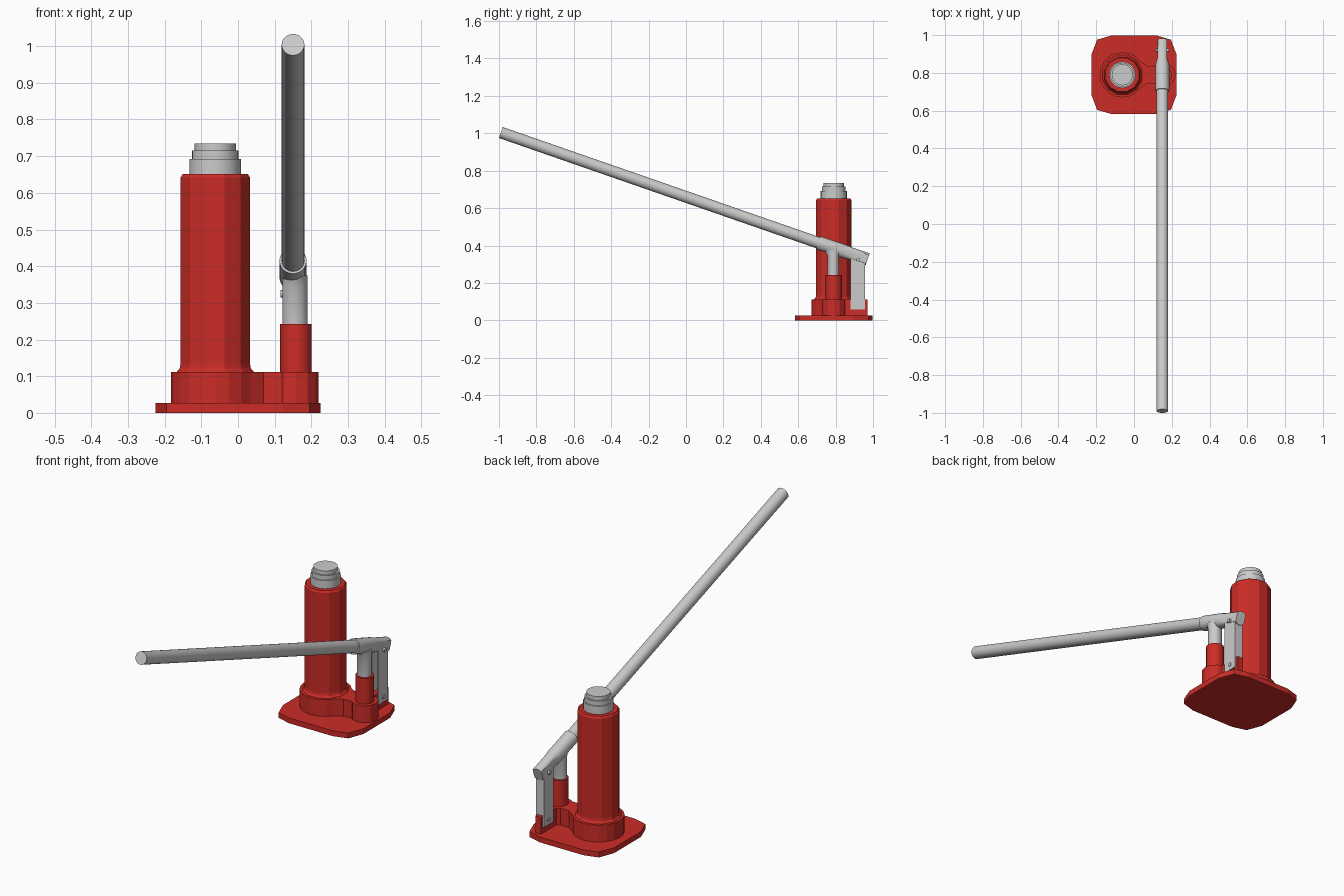
import bpy, bmesh, math
from mathutils import Vector, Matrix

if "Cube" in bpy.data.objects:
    bpy.data.objects.remove(bpy.data.objects["Cube"])

red = bpy.data.materials.new("red_paint")
red.diffuse_color = (0.6, 0.025, 0.02, 1)
red.use_nodes = True
red.node_tree.nodes["Principled BSDF"].inputs["Base Color"].default_value = red.diffuse_color
CY = 0.79                      # centre line of the jack
RAM_X, PUMP_X, BAR_X = -0.062, 0.158, 0.15


def finish(name, bm, mat=None, smooth=None):
    bmesh.ops.recalc_face_normals(bm, faces=bm.faces)
    me = bpy.data.meshes.new(name)
    bm.to_mesh(me)
    bm.free()
    ob = bpy.data.objects.new(name, me)
    bpy.context.collection.objects.link(ob)
    if mat:
        me.materials.append(mat)
    if smooth:
        bpy.ops.object.select_all(action='DESELECT')
        ob.select_set(True)
        bpy.context.view_layer.objects.active = ob
        bpy.ops.object.shade_smooth_by_angle(angle=math.radians(smooth))
    return ob


def loft(name, rings, sides, matrix, mat=None, smooth=None, turn=0.0):
    """Rings are (height, x radius, y radius, flat half width)."""
    bm = bmesh.new()
    loops = []
    for z, rx, ry, flat in rings:
        loop = []
        for i in range(sides):
            a = turn + 2 * math.pi * i / sides
            x = max(-flat, min(flat, rx * math.cos(a)))
            loop.append(bm.verts.new(matrix @ Vector((x, ry * math.sin(a), z))))
        loops.append(loop)
    for a, b in zip(loops, loops[1:]):
        for i in range(sides):
            j = (i + 1) % sides
            bm.faces.new((a[i], a[j], b[j], b[i]))
    bm.faces.new(loops[0])
    bm.faces.new(loops[-1])
    return finish(name, bm, mat, smooth)


def lathe(name, x, profile, sides, mat=None, smooth=None, turn=0.0):
    rings = [(z, r, r, 9) for r, z in profile]
    return loft(name, rings, sides, Matrix.Translation((x, CY, 0)), mat, smooth, turn)


def prism(name, outline, lo, hi, axis='Z', mat=None):
    """Extrude an outline: (x, y) along z, or (y, z) along x."""
    bm = bmesh.new()
    place = (lambda p, h: (p[0], p[1], h)) if axis == 'Z' else (lambda p, h: (h, p[0], p[1]))
    a = [bm.verts.new(place(p, lo)) for p in outline]
    b = [bm.verts.new(place(p, hi)) for p in outline]
    n = len(a)
    for i in range(n):
        bm.faces.new((a[i], a[(i + 1) % n], b[(i + 1) % n], b[i]))
    bm.faces.new(a)
    bm.faces.new(b)
    return finish(name, bm, mat)


# Base plate with clipped corners
quarter = [(0.225, 0.108), (0.195, 0.186), (0.122, 0.207)]
outline = []
for sx, sy in ((1, 1), (-1, 1), (-1, -1), (1, -1)):
    pts = [(sx * x, CY + sy * y) for x, y in quarter]
    outline += pts if sx * sy > 0 else pts[::-1]
prism("base_plate", outline, 0, 0.027, mat=red)

# Cast foot: collars, bridge and rear lug
lathe("body_collar", RAM_X, [(0.12, 0.02), (0.12, 0.112)], 20, red)
lathe("pump_collar", PUMP_X, [(0.062, 0.02), (0.062, 0.112)], 12, red)
prism("collar_bridge", [(0.03, CY - 0.075), (0.07, CY - 0.046), (0.158, CY - 0.046),
                        (0.158, CY + 0.046), (0.07, CY + 0.046), (0.03, CY + 0.075)],
      0.02, 0.112, mat=red)
prism("link_lug", [(0.83, 0.02), (0.97, 0.02), (0.97, 0.112), (0.83, 0.112)],
      BAR_X - 0.015, BAR_X + 0.015, 'X', red)

# Main cylinder with flared foot and clipped rim
lathe("main_cylinder", RAM_X, [(0.111, 0.105), (0.108, 0.113), (0.1, 0.122), (0.098, 0.135),
                               (0.098, 0.642), (0.092, 0.651)], 12, red, turn=math.pi / 12)

# Stepped ram
lathe("ram", RAM_X, [(0.07, 0.64), (0.07, 0.692), (0.064, 0.692), (0.064, 0.715),
                     (0.056, 0.715), (0.056, 0.735)], 24, smooth=30)

# Pump barrel and plunger, widening under the sleeve
lathe("pump_barrel", PUMP_X, [(0.043, 0.1), (0.043, 0.243)], 16, red, 30)
loft("pump_plunger", [(0.2, 0.034, 0.031, 9), (0.345, 0.034, 0.031, 9), (0.375, 0.034, 0.05, 9)],
     20, Matrix.Translation((BAR_X + 0.006, CY - 0.002, 0)), smooth=40)

# Lever bar and its socket share a tilted axis
end, start = Vector((BAR_X, -0.99, 1.004)), Vector((BAR_X, 0.706, 0.415))
tail = Vector((BAR_X, 0.972, 0.326))


def along(p, q):
    z = (q - p).normalized()
    x = Vector((1, 0, 0))
    return Matrix.Translation(p) @ Matrix((x, z.cross(x), z)).transposed().to_4x4()


length = (start - end).length
loft("lever_bar", [(0, 0.031, 0.031, 9), (length + 0.03, 0.031, 0.031, 9)],
     24, along(end, start), smooth=30)
loft("lever_socket", [(0, 0.037, 0.037, 9), (0.145, 0.037, 0.037, 9),
                      (0.18, 0.034, 0.034, 0.025), (0.28, 0.034, 0.034, 0.025)],
     24, along(start, tail), smooth=30)

# Channel link: two cheeks and a back web
for side, s in (("left", -1), ("right", 1)):
    prism("link_cheek_" + side, [(0.88, 0.058), (0.956, 0.058), (0.956, 0.33), (0.88, 0.345)],
          *sorted((BAR_X + s * 0.016, BAR_X + s * 0.023)), 'X')
prism("link_web", [(0.948, 0.115), (0.956, 0.115), (0.956, 0.33), (0.948, 0.33)],
      BAR_X - 0.017, BAR_X + 0.017, 'X')

# Pivot pins
for name, y, z, half in (("upper_pin", 0.92, 0.325, 0.034), ("lower_pin", 0.918, 0.085, 0.027)):
    m = Matrix.Translation((BAR_X, y, z)) @ Matrix.Rotation(math.pi / 2, 4, 'Y')
    loft(name, [(-half, 0.01, 0.01, 9), (half, 0.01, 0.01, 9)], 12, m, smooth=40)
